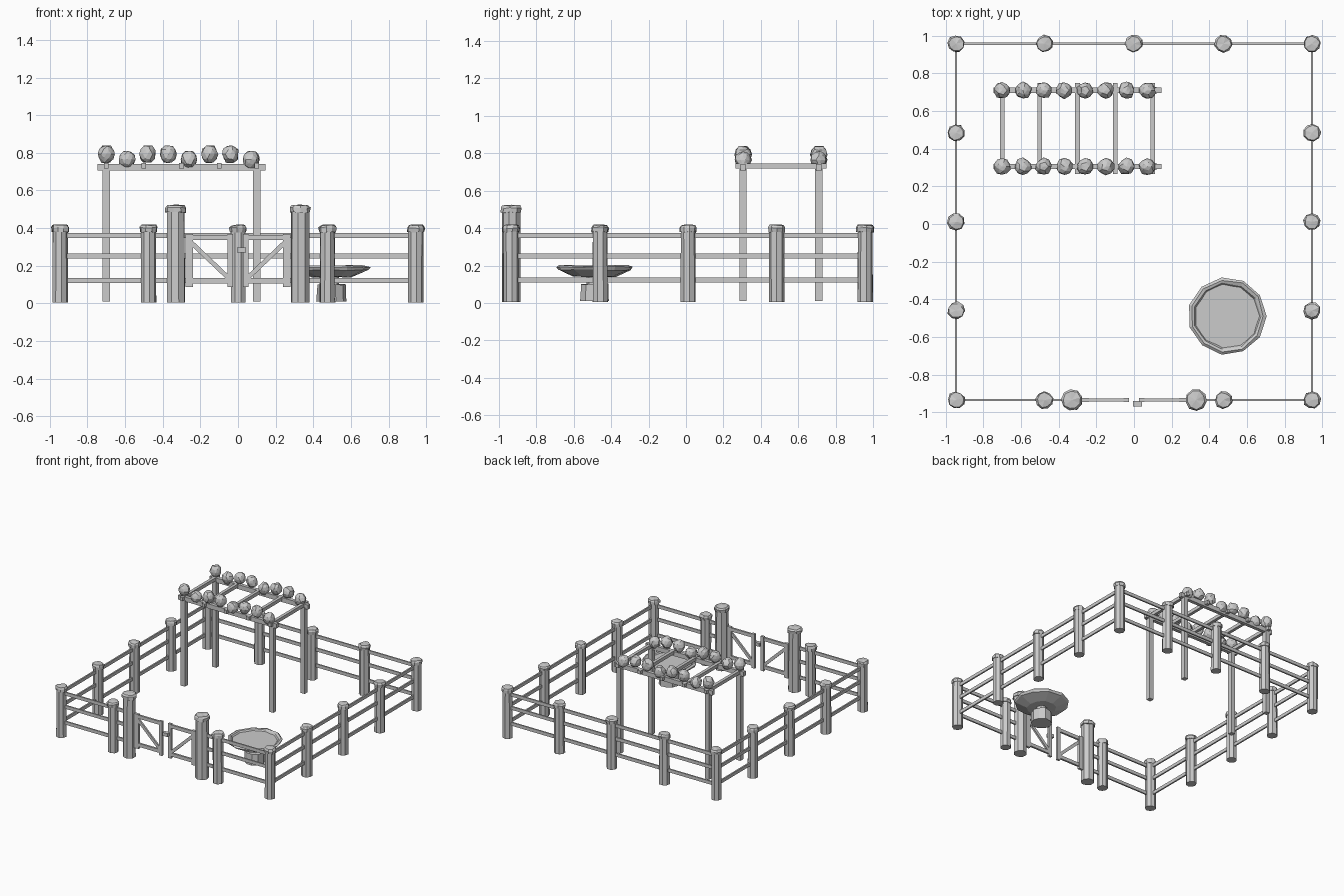
import bpy, bmesh, math, random
from mathutils import Vector, Matrix

if "Cube" in bpy.data.objects:
    bpy.data.objects.remove(bpy.data.objects["Cube"])

random.seed(4)


def finish(name, bm, loc=(0, 0, 0)):
    bmesh.ops.remove_doubles(bm, verts=bm.verts, dist=0.0005)
    bmesh.ops.recalc_face_normals(bm, faces=bm.faces)
    me = bpy.data.meshes.new(name)
    bm.to_mesh(me)
    bm.free()
    ob = bpy.data.objects.new(name, me)
    ob.location = loc
    bpy.context.collection.objects.link(ob)
    return ob


def box(name, lo, hi):
    bm = bmesh.new()
    c = [(a + b) / 2 for a, b in zip(lo, hi)]
    s = [b - a for a, b in zip(lo, hi)]
    bmesh.ops.create_cube(bm, size=1, matrix=Matrix.Diagonal((*s, 1)))
    return finish(name, bm, c)


def lathe(name, profile, loc, sides, jitter=0.0, turn=0.0):
    """Revolve (radius, z) points into a faceted, slightly uneven solid."""
    bm = bmesh.new()
    rings = []
    for r, z in profile:
        ring = []
        for i in range(sides):
            a = turn + math.tau * i / sides
            rr = r + (random.uniform(-jitter, jitter) if r else 0)
            zz = z + (random.uniform(-jitter, jitter) if r and z > 0.02 else 0)
            ring.append(bm.verts.new((rr * math.cos(a), rr * math.sin(a), zz)))
        rings.append(ring)
    for a, b in zip(rings, rings[1:]):
        for i in range(sides):
            j = (i + 1) % sides
            bm.faces.new((a[i], a[j], b[j], b[i]))
    return finish(name, bm, loc)


def log_post(name, x, y, r, h):
    turn = random.uniform(0, 1)
    lathe(name, [(0, 0.005), (r, 0.005), (r * 0.97, h - 0.03), (0, h - 0.03)],
          (x, y, 0), 8, 0.002, turn)
    lathe(name + "_cap", [(0, h - 0.042), (r * 1.08, h - 0.04), (r * 1.13, h - 0.018),
                          (r * 0.95, h - 0.005), (0, h)], (x, y, 0), 9, 0.004, turn)


# Fence posts
X, Y0, Y1 = 0.945, -0.935, 0.958
STEPS = (-0.945, -0.475, 0, 0.475, 0.945)
for x in STEPS:
    log_post("back_post", x, Y1, 0.041, 0.42)
    if x:
        log_post("front_post", x, Y0, 0.041, 0.42)
for y in (-0.46, 0.012, 0.485):
    for s in (-1, 1):
        log_post("side_post", s * X, y, 0.041, 0.42)

# Gate posts
for s in (-1, 1):
    log_post("gate_post", s * 0.33, Y0, 0.051, 0.525)

# Fence rails, three high
T, H = 0.006, 0.0135
for z in (0.36, 0.252, 0.122):
    box("back_rail", (-X, Y1 - T, z - H), (X, Y1 + T, z + H))
    for s in (-1, 1):
        box("side_rail", (s * X - T, Y0, z - H), (s * X + T, Y1, z + H))
        a, b = sorted((s * 0.33, s * X))
        box("front_rail", (a, Y0 - T, z - H), (b, Y0 + T, z + H))

# Gate leaves: stiles, rails and diagonal brace
for s in (-1, 1):
    for x0, x1 in ((0.24, 0.278), (0.027, 0.055)):
        a, b = sorted((s * x0, s * x1))
        box("gate_stile", (a, Y0 - 0.01, 0.088), (b, Y0 + 0.01, 0.37))
    for z in (0.35, 0.12):
        a, b = sorted((s * 0.03, s * 0.275))
        box("gate_rail", (a, Y0 - 0.008, z - 0.014), (b, Y0 + 0.008, z + 0.014))
    p, q = Vector((s * 0.25, Y0, 0.325)), Vector((s * 0.045, Y0, 0.13))
    L = (q - p).length
    brace = box("gate_brace", (-L / 2, -0.007, -0.012), (L / 2, 0.007, 0.012))
    brace.location = (p + q) / 2
    brace.rotation_euler.y = -s * math.atan2(p.z - q.z, abs(p.x - q.x))
box("gate_latch", (-0.005, Y0 - 0.035, 0.27), (0.042, Y0 - 0.005, 0.298))


# Pergola
def leaf_ball(x, y, z):
    bm = bmesh.new()
    bmesh.ops.create_icosphere(bm, subdivisions=2, radius=0.044)
    for v in bm.verts:
        v.co *= random.uniform(0.9, 1.1)
        v.co.z *= 1.12
        v.co.z = max(-0.048, min(0.046, v.co.z))
    finish("foliage_ball", bm, (x, y, z))


for y in (0.305, 0.71):
    for x in (-0.70, 0.10):
        box("pergola_post", (x - 0.019, y - 0.019, 0.01), (x + 0.019, y + 0.019, 0.715))
    box("pergola_beam", (-0.745, y - 0.014, 0.705), (0.145, y + 0.014, 0.742))
    for i in range(8):
        leaf_ball(-0.70 + 0.11 * i, y, 0.765 if i in (1, 4, 7) else 0.793)
for i in range(5):
    x = -0.70 + 0.2 * i
    box("pergola_crossbar", (x - 0.0125, 0.265, 0.718), (x + 0.0125, 0.75, 0.746))

# Bird bath: foot, neck, bowl and water
BX, BY = 0.495, -0.49
lathe("bath_foot", [(0, 0.01), (0.079, 0.01), (0.076, 0.1), (0, 0.1)], (BX, BY, 0), 10, 0.004)
lathe("bath_neck", [(0, 0.09), (0.042, 0.09), (0.042, 0.15), (0, 0.15)], (BX, BY, 0), 8)
lathe("bath_bowl", [(0, 0.14), (0.11, 0.14), (0.198, 0.176), (0.207, 0.193), (0.192, 0.2),
                    (0.178, 0.195), (0.165, 0.172), (0, 0.165)], (BX, BY, 0), 11, 0.004)
lathe("bath_water", [(0, 0.172), (0.176, 0.172), (0.176, 0.183), (0, 0.183)], (BX, BY, 0), 16)
